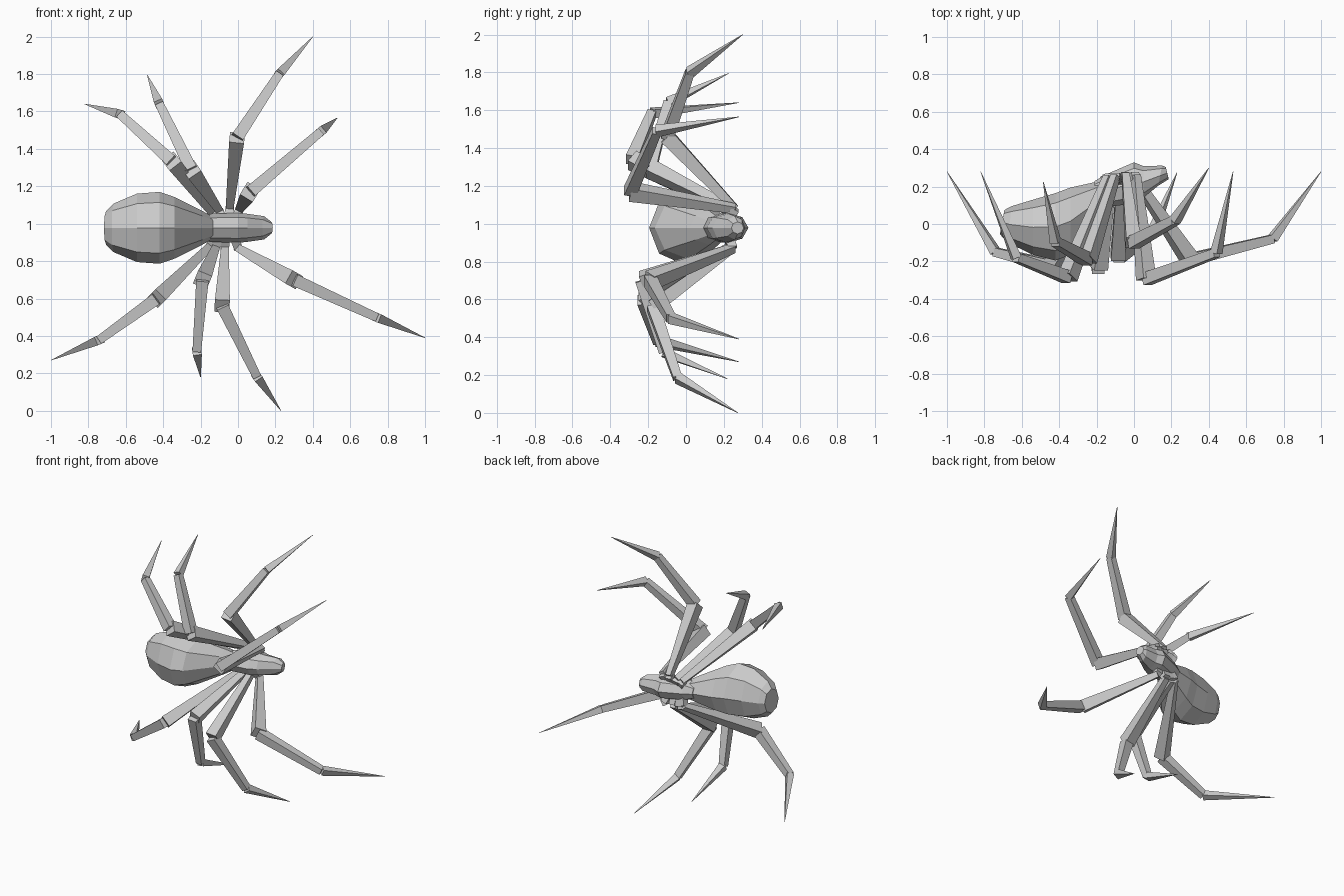
import bpy, bmesh, math
from mathutils import Vector


def skin(bm, rings):
    # join successive rings of points with quads and cap both ends
    rows = [[bm.verts.new(p) for p in r] for r in rings]
    n = len(rows[0])
    for a, b in zip(rows, rows[1:]):
        for i in range(n):
            j = (i + 1) % n
            bm.faces.new((a[i], a[j], b[j], b[i]))
    bm.faces.new(rows[0][::-1])
    bm.faces.new(rows[-1])


def finish(name, bm):
    bmesh.ops.recalc_face_normals(bm, faces=bm.faces)
    me = bpy.data.meshes.new(name)
    bm.to_mesh(me)
    bm.free()
    ob = bpy.data.objects.new(name, me)
    bpy.context.collection.objects.link(ob)
    return ob


def body(name, stations, zc=0.978, n=8):
    # stations: x, back edge y (towards -y), belly edge y, half width in z, lean
    bm = bmesh.new()
    rings = []
    for x, y0, y1, rz, lean in stations:
        ring = []
        for i in range(n):
            a = 2 * math.pi * i / n
            ring.append((x + lean * math.cos(a), (y0 + y1) / 2 + (y1 - y0) / 2 * math.cos(a),
                         zc + rz * math.sin(a)))
        rings.append(ring)
    skin(bm, rings)
    return finish(name, bm)


def segment(bm, p, q, w0, w1):
    # tapered square bar from p to q with half widths w0, w1
    p, q = Vector(p), Vector(q)
    d = (q - p).normalized()
    u = d.cross(Vector((0, 1, 0))).normalized()
    v = d.cross(u)
    corners = ((1, 1), (-1, 1), (-1, -1), (1, -1))
    skin(bm, [[c + (u * s + v * t) * w for s, t in corners] for c, w in ((p, w0), (q, w1))])


# abdomen and head section
body("abdomen", [
    (-0.705, -0.055, 0.075, 0.09, 0.012), (-0.665, -0.10, 0.095, 0.13, 0.01),
    (-0.54, -0.165, 0.13, 0.183, 0), (-0.42, -0.195, 0.165, 0.192, 0),
    (-0.34, -0.165, 0.195, 0.165, 0), (-0.19, 0.02, 0.228, 0.09, 0),
    (-0.12, 0.11, 0.24, 0.05, 0)])
body("head_section", [
    (-0.21, 0.11, 0.23, 0.05, 0), (-0.15, 0.09, 0.265, 0.075, 0),
    (0.0, 0.11, 0.33, 0.08, 0), (0.05, 0.14, 0.31, 0.075, 0),
    (0.14, 0.205, 0.312, 0.062, 0.01), (0.178, 0.24, 0.305, 0.032, -0.008)])

# legs: hip, knee, ankle, tip
legs = {
    "upper_leg_1": ((0.01, 0.26, 1.08), (0.065, -0.295, 1.17), (0.44, -0.155, 1.49), (0.53, 0.28, 1.565)),
    "upper_leg_2": ((-0.045, 0.26, 1.08), (-0.005, -0.10, 1.46), (0.22, 0.02, 1.80), (0.40, 0.30, 2.0)),
    "upper_leg_3": ((-0.10, 0.255, 1.07), (-0.25, -0.19, 1.29), (-0.42, -0.095, 1.64), (-0.485, 0.225, 1.795)),
    "upper_leg_4": ((-0.14, 0.25, 1.06), (-0.355, -0.285, 1.335), (-0.63, -0.18, 1.585), (-0.82, 0.28, 1.64)),
    "lower_leg_1": ((0.0, 0.25, 0.87), (0.30, -0.19, 0.70), (0.74, -0.08, 0.50), (1.0, 0.28, 0.39)),
    "lower_leg_2": ((-0.07, 0.25, 0.87), (-0.085, -0.175, 0.56), (0.10, -0.045, 0.185), (0.23, 0.275, 0.0)),
    "lower_leg_3": ((-0.12, 0.245, 0.87), (-0.19, -0.235, 0.70), (-0.22, -0.12, 0.32), (-0.20, 0.22, 0.18)),
    "lower_leg_4": ((-0.15, 0.245, 0.88), (-0.435, -0.225, 0.60), (-0.74, -0.15, 0.38), (-1.0, 0.28, 0.27)),
}
for name, (hip, knee, ankle, tip) in legs.items():
    bm = bmesh.new()
    root = (hip[0] * 0.7 - 0.02, 0.22, 0.978 + (hip[2] - 0.978) * 0.4)
    segment(bm, root, hip, 0.026, 0.022)
    segment(bm, hip, knee, 0.02, 0.04)
    segment(bm, knee, ankle, 0.033, 0.023)
    segment(bm, ankle, tip, 0.024, 0.001)
    finish(name, bm)
